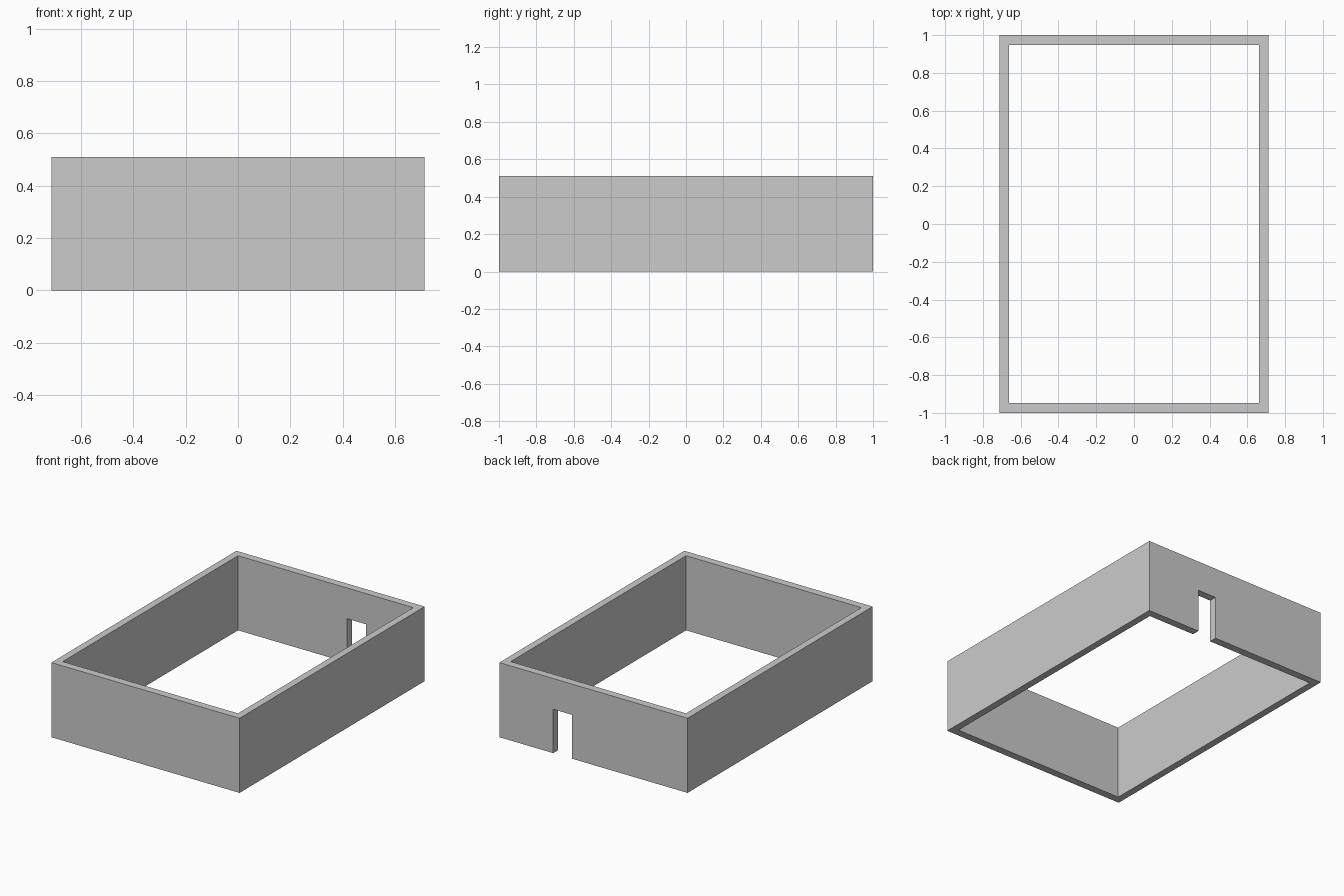
import bpy
import bmesh

if "Cube" in bpy.data.objects:
    bpy.data.objects.remove(bpy.data.objects["Cube"])

HX, HY, HEIGHT, WALL = 0.712, 1.0, 0.51, 0.049
DOOR_X0, DOOR_X1, DOOR_H = 0.162, 0.304, 0.30


def make_object(name, bm):
    bmesh.ops.recalc_face_normals(bm, faces=bm.faces)
    mesh = bpy.data.meshes.new(name)
    bm.to_mesh(mesh)
    bm.free()
    obj = bpy.data.objects.new(name, mesh)
    bpy.context.collection.objects.link(obj)
    return obj


def rectangle(bm, hx, hy):
    return [bm.verts.new((sx * hx, sy * hy, 0))
            for sx, sy in ((-1, -1), (1, -1), (1, 1), (-1, 1))]


# Enclosing walls: rectangular ring extruded upwards
bm = bmesh.new()
outer = rectangle(bm, HX, HY)
inner = rectangle(bm, HX - WALL, HY - 0.053)
for i in range(4):
    j = (i + 1) % 4
    bm.faces.new((outer[i], outer[j], inner[j], inner[i]))
ext = bmesh.ops.extrude_face_region(bm, geom=bm.faces[:], use_keep_orig=True)
top = [g for g in ext["geom"] if isinstance(g, bmesh.types.BMVert)]
bmesh.ops.translate(bm, verts=top, vec=(0, 0, HEIGHT))
walls = make_object("walls", bm)

# Doorway cutter through the back wall, open at the floor
bm = bmesh.new()
bmesh.ops.create_cube(bm, size=1)
bmesh.ops.scale(bm, verts=bm.verts, vec=(DOOR_X1 - DOOR_X0, 0.3, DOOR_H + 0.1))
bmesh.ops.translate(bm, verts=bm.verts,
                    vec=((DOOR_X0 + DOOR_X1) / 2, HY, (DOOR_H - 0.1) / 2))
cutter = make_object("doorway_cutter", bm)
cutter.hide_render = True
cutter.display_type = 'WIRE'

# Cut the doorway, then discard the cutter
cut = walls.modifiers.new("doorway", 'BOOLEAN')
cut.operation = 'DIFFERENCE'
cut.solver = 'EXACT'
cut.object = cutter
bpy.context.view_layer.objects.active = walls
walls.select_set(True)
bpy.ops.object.modifier_apply(modifier=cut.name)
bpy.data.objects.remove(cutter)
